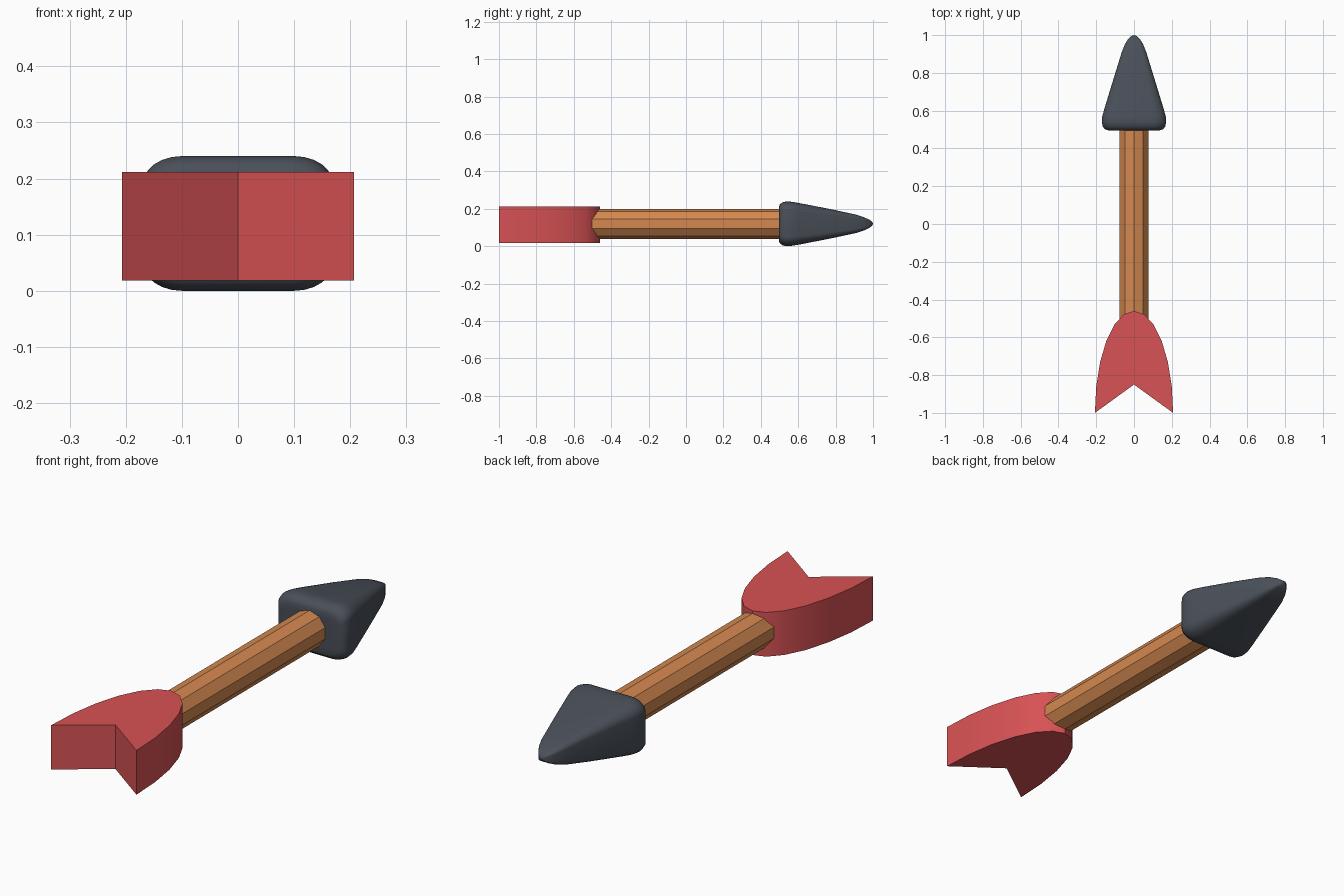
import bpy, bmesh, math

if "Cube" in bpy.data.objects:
    bpy.data.objects.remove(bpy.data.objects["Cube"])

ZC = 0.12  # height of the arrow's axis


def material(name, rgb):
    m = bpy.data.materials.new(name)
    m.diffuse_color = (*rgb, 1)
    m.use_nodes = True
    m.node_tree.nodes["Principled BSDF"].inputs["Base Color"].default_value = m.diffuse_color
    return m


def loft(name, rings, mat, smooth=None):
    """Skin a list of equal-length closed rings and cap both ends."""
    bm = bmesh.new()
    loops = [[bm.verts.new(p) for p in r] for r in rings]
    n = len(loops[0])
    for a, b in zip(loops, loops[1:]):
        for i in range(n):
            j = (i + 1) % n
            bm.faces.new((a[i], a[j], b[j], b[i]))
    bm.faces.new(loops[0][::-1])
    bm.faces.new(loops[-1])
    bmesh.ops.recalc_face_normals(bm, faces=bm.faces)
    me = bpy.data.meshes.new(name)
    bm.to_mesh(me)
    bm.free()
    me.materials.append(mat)
    ob = bpy.data.objects.new(name, me)
    bpy.context.collection.objects.link(ob)
    if smooth:
        bpy.ops.object.select_all(action='DESELECT')
        ob.select_set(True)
        bpy.context.view_layer.objects.active = ob
        bpy.ops.object.shade_smooth_by_angle(angle=math.radians(smooth))
    return ob


red = material("red", (0.69, 0.085, 0.09))
wood = material("orange wood", (0.66, 0.25, 0.08))
iron = material("dark iron", (0.068, 0.08, 0.1))

# Ten-sided shaft with a ridge on top
loft("shaft", [[(0.08 * math.sin(i * math.tau / 10), y,
                 ZC + 0.08 * math.cos(i * math.tau / 10)) for i in range(10)]
               for y in (-0.6, 0.52)], wood)

# Tail fletching: half ellipse with a V notch, extruded upright
arc = [math.radians(a) for a in range(-90, 91, 15)]
outline = [(0.207 * math.sin(t), -1 + 0.54 * math.cos(t)) for t in arc] + [(0, -0.85)]
loft("fletching", [[(x, y, z) for x, y in outline] for z in (0.018, 0.212)], red, 30)


# Arrowhead: soft rectangular pyramid
def soft_rectangle(y, a, b, steps=6):
    rx, rz = 0.41 * a, 0.42 * b
    ring = []
    for q, (sx, sz) in enumerate(((1, 1), (-1, 1), (-1, -1), (1, -1))):
        for k in range(steps + 1):
            t = (q + k / steps) * math.pi / 2
            ring.append((sx * (a - rx) + rx * math.cos(t), y,
                         ZC + sz * (b - rz) + rz * math.sin(t)))
    return ring


profile = [(0.496, 0.11, 0.065), (0.496, 0.138, 0.09), (0.502, 0.155, 0.104),
           (0.517, 0.166, 0.115), (0.54, 0.17, 0.12), (0.57, 0.168, 0.117),
           (0.61, 0.157, 0.11), (0.78, 0.105, 0.077), (0.91, 0.065, 0.049),
           (0.95, 0.049, 0.036), (0.98, 0.031, 0.022), (0.994, 0.016, 0.012),
           (1.0, 0.002, 0.002)]
loft("arrowhead", [soft_rectangle(*p) for p in profile], iron, 70)
